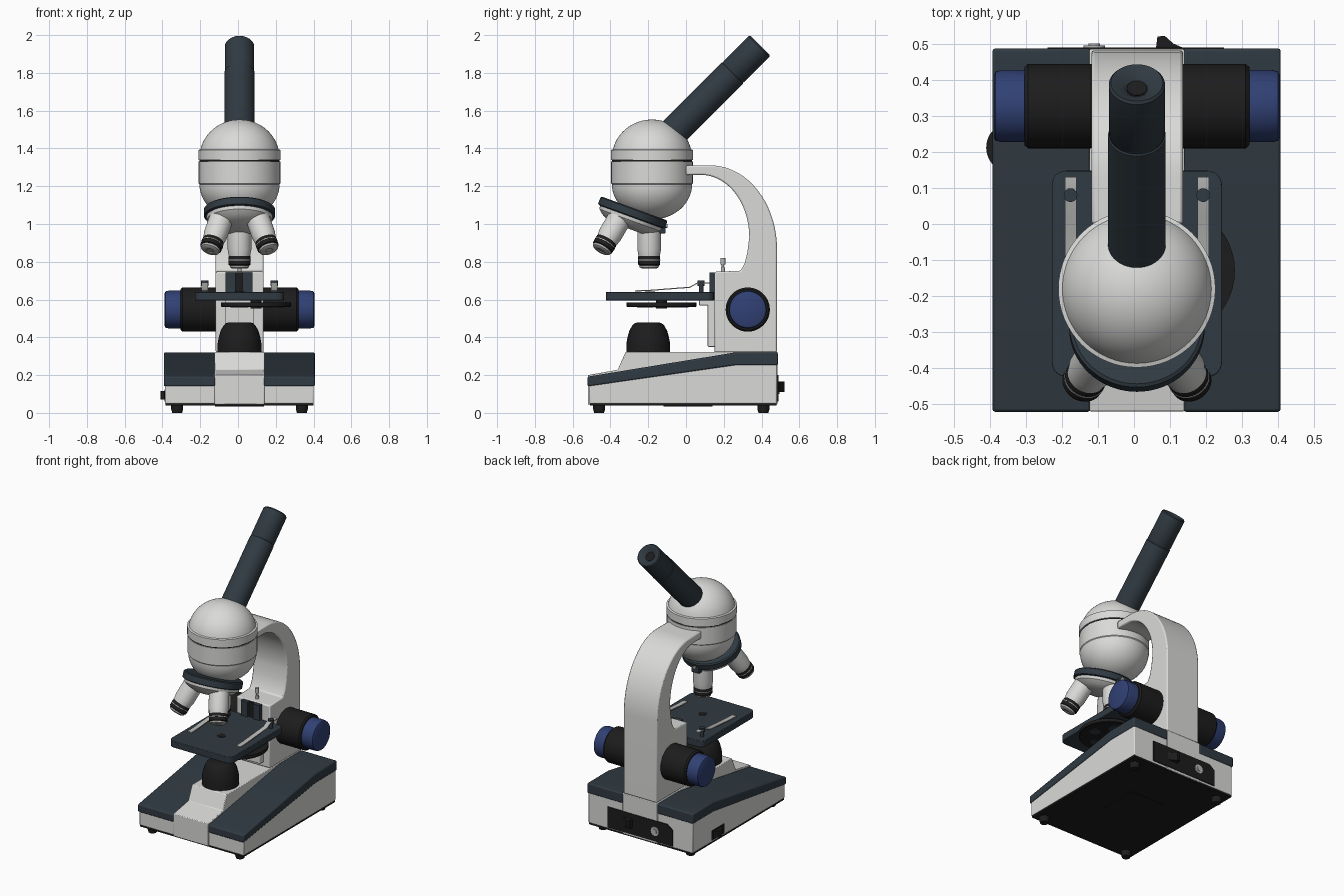
import bpy, bmesh, math
from mathutils import Vector, Matrix

if "Cube" in bpy.data.objects:
    bpy.data.objects.remove(bpy.data.objects["Cube"])

CX = 0.008  # symmetry plane of the instrument


def material(name, rgb):
    m = bpy.data.materials.new(name)
    m.diffuse_color = (*rgb, 1)
    m.use_nodes = True
    m.node_tree.nodes["Principled BSDF"].inputs["Base Color"].default_value = m.diffuse_color
    return m


WHITE = material("white_enamel", (0.70, 0.70, 0.69))
SLATE = material("dark_slate", (0.030, 0.043, 0.055))
BLACK = material("black_plastic", (0.012, 0.012, 0.012))
BLUE = material("blue_knob", (0.030, 0.052, 0.175))
SILVER = material("silver_metal", (0.48, 0.48, 0.47))


def finish(name, bm, mat, bevel=0):
    bmesh.ops.recalc_face_normals(bm, faces=bm.faces)
    me = bpy.data.meshes.new(name)
    bm.to_mesh(me)
    bm.free()
    me.materials.append(mat)
    ob = bpy.data.objects.new(name, me)
    bpy.context.collection.objects.link(ob)
    if bevel:
        b = ob.modifiers.new("edge", 'BEVEL')
        b.width, b.segments, b.limit_method, b.angle_limit = bevel, 2, 'ANGLE', math.radians(40)
    return ob


def prism(name, pts, x0, x1, mat, bevel=0):
    """Side profile of (y, z) points extruded along x."""
    bm = bmesh.new()
    a = [bm.verts.new((x0, y, z)) for y, z in pts]
    b = [bm.verts.new((x1, y, z)) for y, z in pts]
    bm.faces.new(a)
    bm.faces.new(b[::-1])
    n = len(pts)
    for i in range(n):
        bm.faces.new((a[i], b[i], b[(i + 1) % n], a[(i + 1) % n]))
    return finish(name, bm, mat, bevel)


def box(name, x0, x1, y0, y1, z0, z1, mat, bevel=0):
    return prism(name, [(y0, z0), (y1, z0), (y1, z1), (y0, z1)], x0, x1, mat, bevel)


def lathe(name, profile, mat, origin=(0, 0, 0), axis=(0, 0, 1), n=48):
    """(radius, height) profile spun around an axis; open ends are capped."""
    q = Vector(axis).to_track_quat('Z', 'Y').to_matrix().to_4x4()
    mx = Matrix.Translation(origin) @ q
    bm = bmesh.new()
    rings = [[bm.verts.new(mx @ Vector((r * math.cos(t), r * math.sin(t), h)))
              for t in (2 * math.pi * i / n for i in range(n))] for r, h in profile]
    for a, b in zip(rings, rings[1:]):
        for i in range(n):
            j = (i + 1) % n
            bm.faces.new((a[i], a[j], b[j], b[i]))
    bm.faces.new(rings[0])
    bm.faces.new(rings[-1])
    return finish(name, bm, mat)


def ellipse(cy, cz, a, b, t0, t1, n=16):
    ts = [math.radians(t0 + (t1 - t0) * i / n) for i in range(n + 1)]
    return [(cy + a * math.cos(t), cz + b * math.sin(t)) for t in ts]


# Base: white body, black floor plate, sloping dark covers, white centre strip
prism("base_body", [(-.512, .048), (.481, .048), (.481, .28), (.26, .28), (-.512, .16)], -.387, .401, WHITE, .006)
box("base_floor", -.385, .399, -.508, .478, .038, .05, BLACK)
cover = [(-.521, .14), (.26, .252), (.487, .252), (.487, .32), (.26, .32), (-.521, .192)]
prism("left_cover", cover, -.393, -.12, SLATE, .008)
prism("right_cover", cover, .136, .407, SLATE, .008)
prism("base_centre_strip", [(-.52, .045), (.485, .045), (.485, .322), (-.32, .322), (-.362, .228), (-.52, .2)],
      -.124, .14, WHITE, .004)
for i, (sx, y) in enumerate([(-1, -.46), (1, -.46), (-1, .41), (1, .41)]):
    lathe(f"foot_{i}", [(.026, 0), (.032, .02), (.032, .04)], BLACK, (CX + sx * .33, y, 0), n=24)
box("floor_hatch", CX - .13, CX + .13, -.12, .14, .034, .039, BLACK)

# Back panel, power switch, socket and side dimmer wheel
bm = bmesh.new()
face = bm.faces.new([bm.verts.new((x, .483, z)) for x, z in
                     [(-.24, .06), (.25, .06), (.25, .2), (-.2, .2), (-.24, .17)]])
ext = bmesh.ops.extrude_face_region(bm, geom=[face])
bmesh.ops.translate(bm, vec=(0, .006, 0), verts=[v for v in ext["geom"] if isinstance(v, bmesh.types.BMVert)])
finish("back_panel", bm, BLACK)
bm = bmesh.new()
a, b = [[bm.verts.new((x, y, z)) for x, y in [(.06, .48), (.065, .52), (.085, .522), (.11, .5), (.145, .485)]]
        for z in (.11, .165)]
bm.faces.new(a)
bm.faces.new(b)
for i in range(5):
    bm.faces.new((a[i], a[(i + 1) % 5], b[(i + 1) % 5], b[i]))
finish("power_switch", bm, BLACK)
lathe("power_socket", [(.03, 0), (.03, .012), (.016, .012), (.016, .018)], SILVER, (-.11, .483, .13), (0, 1, 0), 24)
box("dimmer_slot", -.39, -.384, .14, .28, .06, .125, BLACK)
lathe("dimmer_wheel", [(.07, 0), (.07, .045)], BLACK, (-.34, .212, .07))

# Curved arm with its lower column block
arm = [(.15, .32), (.482, .32)]
arm += ellipse(.13, .865, .352, .445, 0, 90, 18) + [(0, 1.31), (0, 1.26)]
arm += ellipse(.08, .93, .255, .33, 90, 0, 18) + [(.325, .85), (.31, .79), (.288, .752), (.15, .747)]
prism("arm", arm, CX - .126, CX + .128, WHITE, .008)

# Focus rail, carriage, limit screw
for i, x in enumerate((-.066, .024)):
    box(f"rail_{i}", x, x + .052, .125, .155, .57, .742, SLATE)
box("rail_core", -.02, .03, .138, .155, .57, .742, BLACK)
box("stage_carriage", -.07, .086, .115, .155, .35, .6, WHITE, .004)
box("stage_bracket", -.07, .086, .07, .15, .568, .6, WHITE, .004)
lathe("limit_screw", [(.011, 0), (.011, .025), (.006, .026), (.006, .04), (.013, .041), (.013, .075)],
      SILVER, (CX, .195, .745), n=20)

# Focus knobs: black coarse and blue fine on both sides
for s, side in ((-1, "left"), (1, "right")):
    lathe(f"{side}_coarse_knob", [(.11, .12), (.117, .127), (.117, .302), (.108, .312)], BLACK,
          (CX, .327, .547), (s, 0, 0))
    lathe(f"{side}_fine_knob", [(.1, .3), (.1, .375), (.096, .392), (.085, .397)], BLUE,
          (CX, .327, .547), (s, 0, 0))

# Stage plate with rounded corners and aperture
bm = bmesh.new()
bmesh.ops.create_cube(bm, size=1, matrix=Matrix.Translation((CX, -.138, .6175)) @ Matrix.Diagonal((.472, .572, .045, 1)))
bmesh.ops.bevel(bm, geom=[e for e in bm.edges if abs(e.verts[0].co.z - e.verts[1].co.z) > .01],
                offset=.04, segments=6, profile=.5, affect='EDGES')
finish("stage", bm, SLATE, .003)
lathe("stage_aperture", [(.026, 0), (.026, .003)], BLACK, (CX, -.19, .639))

# Diaphragm wheel under the stage
lathe("diaphragm_wheel", [(.18, .56), (.185, .564), (.185, .585)], BLACK, (.095, -.13, 0))
lathe("diaphragm_hub", [(.03, .552), (.03, .597)], BLACK, (.095, -.13, 0))
for i in range(5):
    t = math.radians(215 + 72 * i)
    lathe(f"diaphragm_hole_{i}", [(.02 + .007 * i, .557), (.02 + .007 * i, .561)], SLATE,
          (.095 + .108 * math.cos(t), -.13 + .108 * math.sin(t), 0), n=24)

# Specimen clips with pins
path = [(-.27, .643), (-.2, .645), (.02, .662), (.06, .684), (.13, .684)]
for s, side in ((-1, "left"), (1, "right")):
    x = CX + s * .184
    prism(f"{side}_clip", path + [(y, z + .006) for y, z in path[::-1]], x - .016, x + .016, SILVER)
    lathe(f"{side}_clip_pin", [(.012, .635), (.012, .672), (.019, .673), (.019, .7)], SLATE, (x, .08, 0), n=20)

# Lamp dome
lathe("lamp_dome", [(.116, .32), (.116, .365), (.11, .4), (.1, .435), (.085, .462), (.072, .474), (.06, .478)],
      BLACK, (CX, -.2, 0))

# Rounded head in two shells with a dark seam
lower = [(max(r, .002), z) for r, z in ellipse(0, 1.21, .212, .186, -90, 0, 16)]
upper = [(max(r, .002), z) for r, z in ellipse(0, 1.35, .212, .203, 13, 90, 16)]
lathe("head_lower", lower + [(.216, 1.215), (.216, 1.331)], WHITE, (CX, -.18, 0), n=64)
lathe("head_seam", [(.211, 1.33), (.211, 1.341)], BLACK, (CX, -.18, 0), n=64)
lathe("head_upper", [(.218, 1.34), (.218, 1.392)] + upper, WHITE, (CX, -.18, 0), n=64)

# Inclined eyepiece tube
lathe("eyepiece_tube", [(.08, 0), (.08, .488), (.076, .491), (.076, .497), (.078, .5), (.078, .688),
                        (.072, .696), (.04, .682), (.03, .672)], SLATE, (CX, -.1, 1.453), (0, 1, 1))
lathe("eyepiece_lens", [(.028, .66), (.028, .675)], BLACK, (CX, -.1, 1.453), (0, 1, 1))

# Tilted revolving nosepiece
tilt = math.radians(20)
up = Vector((0, math.sin(tilt), math.cos(tilt)))
nose = Vector((CX, -.283, 1.058))
lathe("nosepiece_ring", [(.178, -.022), (.188, -.017), (.188, .02), (.18, .026)], SLATE, nose, up, 64)
lathe("nosepiece_plate", [(.1, -.085), (.15, -.06), (.172, -.04), (.176, -.02)], WHITE, nose, up, 64)
box("nosepiece_catch", CX - .03, CX + .03, -.17, -.108, .95, 1.015, SLATE, .005)
lathe("catch_screw", [(.01, 0), (.01, .012)], SILVER, (CX, -.11, .99), (0, 1, 0), 16)

# Three objectives fanned around the nosepiece axis
apex = Vector((CX, -.195, 1.297))
for i in range(3):
    d = Matrix.Rotation(math.radians(120 * i), 3, up) @ Vector((0, 0, -1))
    lathe(f"objective_{i}_barrel", [(.063, .28), (.063, .43), (.056, .468)], WHITE, apex, d, 40)
    lathe(f"objective_{i}_grip", [(.056, .466), (.058, .47), (.058, .512), (.053, .516)], BLACK, apex, d, 40)
    lathe(f"objective_{i}_ring", [(.0595, .486), (.0595, .49)], SILVER, apex, d, 40)
    lathe(f"objective_{i}_tip", [(.053, .515), (.05, .526), (.04, .532), (.02, .532), (.018, .528)], SILVER, apex, d, 40)

# Smooth shading on curved parts, sharp edges kept
for ob in bpy.context.collection.objects:
    ob.select_set(True)
    bpy.context.view_layer.objects.active = ob
bpy.ops.object.shade_smooth_by_angle(angle=math.radians(35))
